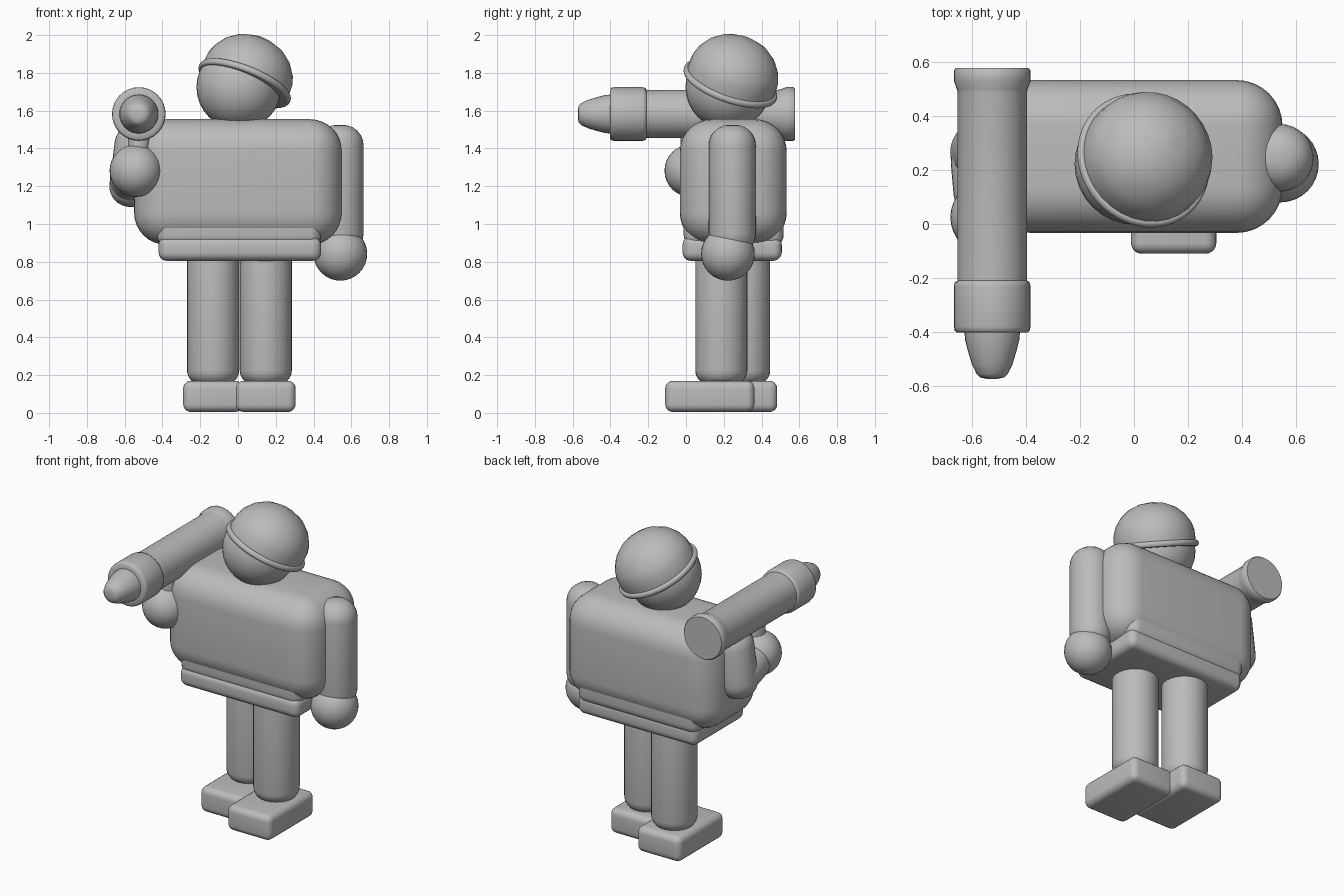
import bpy, math
from mathutils import Vector

if "Cube" in bpy.data.objects:
    bpy.data.objects.remove(bpy.data.objects["Cube"])

grey = bpy.data.materials.new("plain grey")
grey.diffuse_color = (0.5, 0.5, 0.5, 1)
grey.use_nodes = True
grey.node_tree.nodes["Principled BSDF"].inputs["Base Color"].default_value = grey.diffuse_color


def finish(ob, name, angle=40):
    ob.name = name
    ob.data.materials.clear()
    ob.data.materials.append(grey)
    bpy.ops.object.select_all(action='DESELECT')
    ob.select_set(True)
    bpy.context.view_layer.objects.active = ob
    bpy.ops.object.shade_smooth_by_angle(angle=math.radians(angle))
    return ob


def block(name, lo, hi, bevel, segments=5):
    """Rounded box between two corners."""
    lo, hi = Vector(lo), Vector(hi)
    bpy.ops.mesh.primitive_cube_add(size=1, location=(lo + hi) / 2)
    ob = bpy.context.object
    ob.scale = hi - lo
    bpy.ops.object.transform_apply(location=False, rotation=False)
    mod = ob.modifiers.new("rounding", 'BEVEL')
    mod.width, mod.segments = bevel, segments
    bpy.ops.object.modifier_apply(modifier=mod.name)
    return finish(ob, name)


def ball(name, centre, radius):
    bpy.ops.mesh.primitive_uv_sphere_add(segments=32, ring_count=16, radius=radius, location=centre)
    return finish(bpy.context.object, name)


def lathe(name, profile, origin, axis, sides=32, angle=40):
    """Spin (radius, height) points round an axis; closed at both ends."""
    verts, faces = [], []
    for r, h in profile:
        for i in range(sides):
            a = 2 * math.pi * i / sides
            verts.append((r * math.cos(a), r * math.sin(a), h))
    for k in range(len(profile) - 1):
        for i in range(sides):
            j = (i + 1) % sides
            faces.append((k * sides + i, k * sides + j, (k + 1) * sides + j, (k + 1) * sides + i))
    faces.append(tuple(reversed(range(sides))))
    faces.append(tuple(range(len(verts) - sides, len(verts))))
    mesh = bpy.data.meshes.new(name)
    mesh.from_pydata(verts, [], faces)
    ob = bpy.data.objects.new(name, mesh)
    bpy.context.collection.objects.link(ob)
    ob.location = origin
    ob.rotation_euler = Vector(axis).to_track_quat('Z', 'Y').to_euler()
    return finish(ob, name, angle)


def limb(name, start, end, radius, rounding):
    """Cylinder with rounded ends."""
    start, end = Vector(start), Vector(end)
    length = (end - start).length
    arc = [math.pi / 2 * i / 6 for i in range(7)]
    inner = radius - rounding
    low = [(max(inner + rounding * math.sin(a), 0.002), rounding * (1 - math.cos(a))) for a in arc]
    high = [(r, length - h) for r, h in reversed(low)]
    return lathe(name, low + high, start, end - start)


# Body and waist
block("torso", (-0.55, -0.033, 0.89), (0.55, 0.533, 1.555), 0.17, 8)
block("waist", (-0.43, -0.012, 0.88), (0.44, 0.517, 1.10), 0.06)
block("belt", (-0.42, -0.018, 0.805), (0.44, 0.507, 0.935), 0.045)

# Legs and feet, one stepping forward
for side, x, y in (("left", -0.132, 0.308), ("right", 0.147, 0.187)):
    limb(side + "_leg", (x, y, 0.15), (x, y, 0.92), 0.138, 0.075)
    block(side + "_foot", (x - 0.158, y - 0.297, 0.005), (x + 0.158, y + 0.175, 0.17), 0.04)

# Hanging arm
limb("right_arm", (0.54, 0.245, 0.84), (0.54, 0.245, 1.525), 0.125, 0.11)
ball("right_hand", (0.542, 0.222, 0.842), 0.142)

# Bent arm holding the launcher
limb("left_upper_arm", (-0.575, 0.265, 1.09), (-0.52, 0.265, 1.53), 0.12, 0.11)
limb("left_forearm", (-0.572, 0.33, 1.205), (-0.545, 0.02, 1.28), 0.115, 0.10)
ball("left_hand", (-0.541, 0.025, 1.282), 0.139)
limb("launcher_grip", (-0.525, 0.03, 1.30), (-0.525, 0.03, 1.52), 0.058, 0.01)

# Launcher: heights run backward along y
lathe("launcher_tube", [(0.128, -0.25), (0.128, 0.485), (0.131, 0.50), (0.142, 0.53),
                        (0.142, 0.568), (0.135, 0.577)], (-0.525, 0, 1.582), (0, 1, 0))
lathe("launcher_collar", [(0.10, -0.402), (0.13, -0.402), (0.139, -0.395), (0.142, -0.38),
                          (0.142, -0.23), (0.138, -0.215), (0.125, -0.208)],
      (-0.525, 0, 1.582), (0, 1, 0), angle=55)
lathe("rocket_nose", [(0.02, -0.573), (0.045, -0.568), (0.058, -0.555), (0.075, -0.52), (0.09, -0.47),
                      (0.10, -0.43), (0.104, -0.39)], (-0.525, 0, 1.582), (0, 1, 0), angle=60)

# Head and tilted helmet
ball("head", (0.005, 0.222, 1.725), 0.225)
tilt = (0.40, 0.35, 1)
lathe("helmet", [(0.20, -0.01), (0.243, -0.012), (0.243, 0.03), (0.24, 0.08), (0.226, 0.125),
                 (0.19, 0.18), (0.14, 0.222), (0.075, 0.25), (0.002, 0.26)],
      (0.035, 0.235, 1.745), tilt, 32, 60)
rim = [(0.246 + 0.014 * math.cos(t), 0.018 * math.sin(t))
       for t in [-math.pi / 2 + math.pi * i / 8 for i in range(9)]]
lathe("helmet_rim", rim, (0.035, 0.235, 1.745), tilt, 48, 60)
